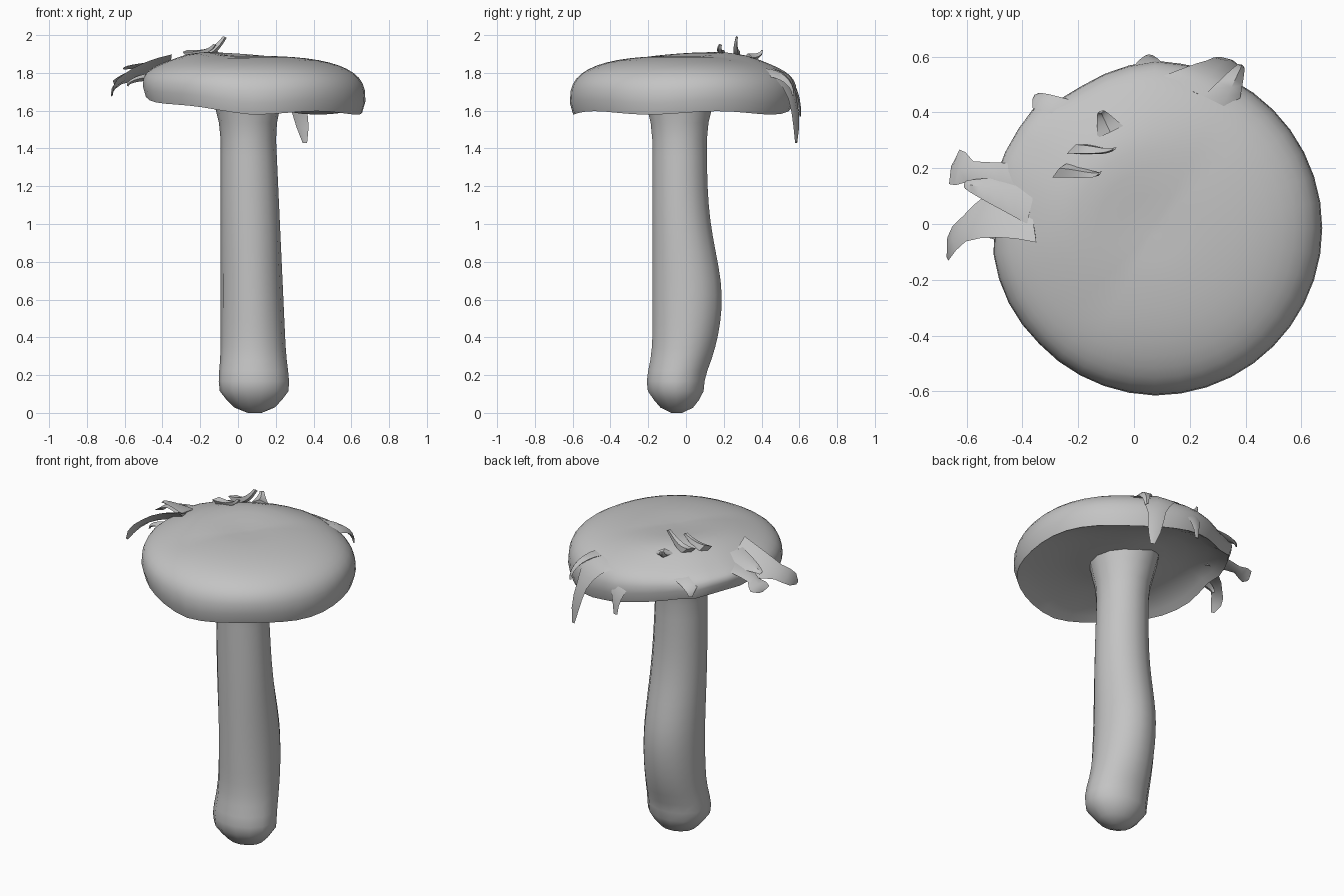
import bpy, math, random
from mathutils import Vector

random.seed(4)
cube = bpy.data.objects.get("Cube")
if cube:
    bpy.data.objects.remove(cube, do_unlink=True)

grey = bpy.data.materials.new("mushroom_grey")
grey.use_nodes = True
shade = 0.55
tone = (shade, shade, shade, 1)
grey.diffuse_color = tone
grey.node_tree.nodes["Principled BSDF"].inputs["Base Color"].default_value = tone

# Cap centre and size, shared by the cap and its torn shreds
CENTRE = Vector((0.075, -0.015, 0))
RADIUS = 0.6
RIM_HEIGHT = 1.65
TORN_DIRECTION = math.radians(145)


def around(angle, radius_x, radius_y, centre):
    """Point on a level ellipse around a centre."""
    offset = Vector((radius_x * math.cos(angle), radius_y * math.sin(angle), 0))
    return centre + offset


def bump(value, middle, spread):
    """Smooth hill of height one."""
    return math.exp(-((value - middle) / spread) ** 2)


def loft(name, rings, sharp=60):
    """Skin a list of equal rings and close both ends."""
    count = len(rings[0])
    verts = [point for ring in rings for point in ring]
    last = len(verts) - count
    faces = [tuple(reversed(range(count))), tuple(range(last, len(verts)))]
    for base in range(0, last, count):
        for i in range(count):
            j = (i + 1) % count
            faces.append((base + i, base + j, base + count + j, base + count + i))
    mesh = bpy.data.meshes.new(name)
    mesh.from_pydata(verts, [], faces)
    mesh.materials.append(grey)
    obj = bpy.data.objects.new(name, mesh)
    bpy.context.collection.objects.link(obj)
    bpy.ops.object.select_all(action="DESELECT")
    obj.select_set(True)
    bpy.context.view_layer.objects.active = obj
    bpy.ops.object.shade_smooth_by_angle(angle=math.radians(sharp))


def stem_ring(height, sides=14):
    """Cross-section of the stem: straight front and left, swollen back."""
    rounding = min(1, 0.2 + math.sqrt(height / 0.12) * 0.8)
    flare = max(0, height - 1.5) * 0.25
    bulb = 0.02 * bump(height, 0.17, 0.1)
    swelling = 0.04 * bump(height, 0.6, 0.35)
    radius_x = 0.18 - 0.023 * height
    radius_y = 0.148 + swelling
    centre = Vector((radius_x - 0.092, radius_y - 0.182 - bulb, height))
    centre.y -= max(0, 0.4 - height) * 0.04
    wide = (radius_x + bulb / 2 + flare) * rounding
    deep = (radius_y + flare) * rounding
    return [around(math.tau * i / sides, wide, deep, centre) for i in range(sides)]


def cap_profile():
    """Radius and height fractions: hollow underside, rolled rim, round dome."""
    rows = [(r, RIM_HEIGHT + 0.03 * math.sin(r * 4) - 0.05 * r ** 6)
            for r in (0.2, 0.4, 0.6, 0.8, 0.9, 0.97)]
    steps = 12
    for i in range(steps):
        turn = math.pi / 2 * i / steps
        dome = 0.24 * math.sin(turn) ** 0.68
        rows.append((math.cos(turn) ** 0.78, RIM_HEIGHT + dome))
    rows.append((0.04, 1.885))
    return rows


def cap_ring(reach, height, tears):
    """One ring of the cap, lifted and ragged on its torn side."""
    ring = []
    for i, tear in enumerate(tears):
        angle = math.tau * i / len(tears)
        facing = max(0, math.cos(angle - TORN_DIRECTION))
        torn = facing ** 2
        left = max(0, -math.cos(angle))
        edge = max(0, reach - 0.6) / 0.4
        low = min(1, max(0, 1.89 - height) * 4)
        radius = RADIUS * reach * (1 + edge * (0.05 * torn * tear - 0.03 * left))
        point = around(angle, radius, radius, CENTRE)
        lift = low * (0.05 * left + 0.08 * torn) * min(1, reach * 1.4)
        sag = 0.03 * torn * edge * (1 - low)
        crown = 0.03 * facing * bump(reach, 0.5, 0.25) * (1 - low)
        wave = 0.01 * math.sin(5 * angle) * low * edge
        point.z = height + lift - sag + crown + wave
        ring.append(point)
    return ring


def shred(name, degrees, reach, heights, width, swing=0, flare=0, tilt=0):
    """Torn strip leaving the cap at an angle, curving out and then up or down."""
    steps = 7
    path = []
    for i in range(steps + 1):
        t = i / steps
        quarter = t * math.pi / 2
        angle = math.radians(degrees + swing * (1 - t))
        radius = reach[0] + (reach[1] - reach[0]) * math.sin(quarter)
        point = around(angle, radius, radius, CENTRE)
        point.z = heights[0] + (heights[1] - heights[0]) * (1 - math.cos(quarter))
        path.append(point)
    facing = math.radians(degrees)
    side = Vector((-math.sin(facing), math.cos(facing), tilt)).normalized()
    rings = []
    for i, point in enumerate(path):
        t = i / steps
        along = path[min(i + 1, steps)] - path[max(i - 1, 0)]
        up = along.cross(side).normalized() * 0.02 * (1.2 - t)
        half = side * (width * (1 - t) ** 1.5 + 0.012 + flare * bump(t, 0.8, 0.12))
        rings.append([point + half, point + up, point - half, point - up])
    loft(name, rings, 40)


# Stem
stem_steps = 24
stem_top = 1.72
loft("stem", [stem_ring(stem_top * (i / stem_steps) ** 1.3)
              for i in range(stem_steps + 1)])

# Cap
tears = [random.uniform(-1, 1) for segment in range(40)]
loft("cap", [cap_ring(reach, height, tears) for reach, height in cap_profile()])

# Shreds reaching out from the torn side
shred("side_shred_rear", 163, (0.45, 0.76), (1.82, 1.74), 0.09, flare=0.06)
shred("side_shred_upper", 167, (0.45, 0.7), (1.84, 1.82), 0.08, tilt=0.3)
shred("side_shred_front", 188, (0.45, 0.75), (1.82, 1.68), 0.14,
      swing=-18, flare=0.03, tilt=0.6)
shred("side_shred_link", 180, (0.5, 0.66), (1.78, 1.73), 0.05)

# Shreds hanging from the back edge
shred("rear_shred_long", 65, (0.5, 0.66), (1.8, 1.43), 0.14, swing=7, flare=0.02)
shred("rear_shred_flare", 62, (0.5, 0.66), (1.8, 1.68), 0.06, tilt=0.3)
shred("rear_shred_short", 92, (0.5, 0.62), (1.78, 1.57), 0.12)
shred("rear_corner_shred", 132, (0.5, 0.64), (1.8, 1.73), 0.1)

# Curled scraps standing on the crown
shred("crown_curl_rear", 117, (0.4, 0.32), (1.9, 1.99), 0.03, swing=18, tilt=0.4)
shred("crown_curl_front", 135, (0.4, 0.28), (1.9, 1.95), 0.025, swing=14, tilt=0.3)
shred("crown_flap", 115, (0.38, 0.46), (1.88, 1.92), 0.04)
